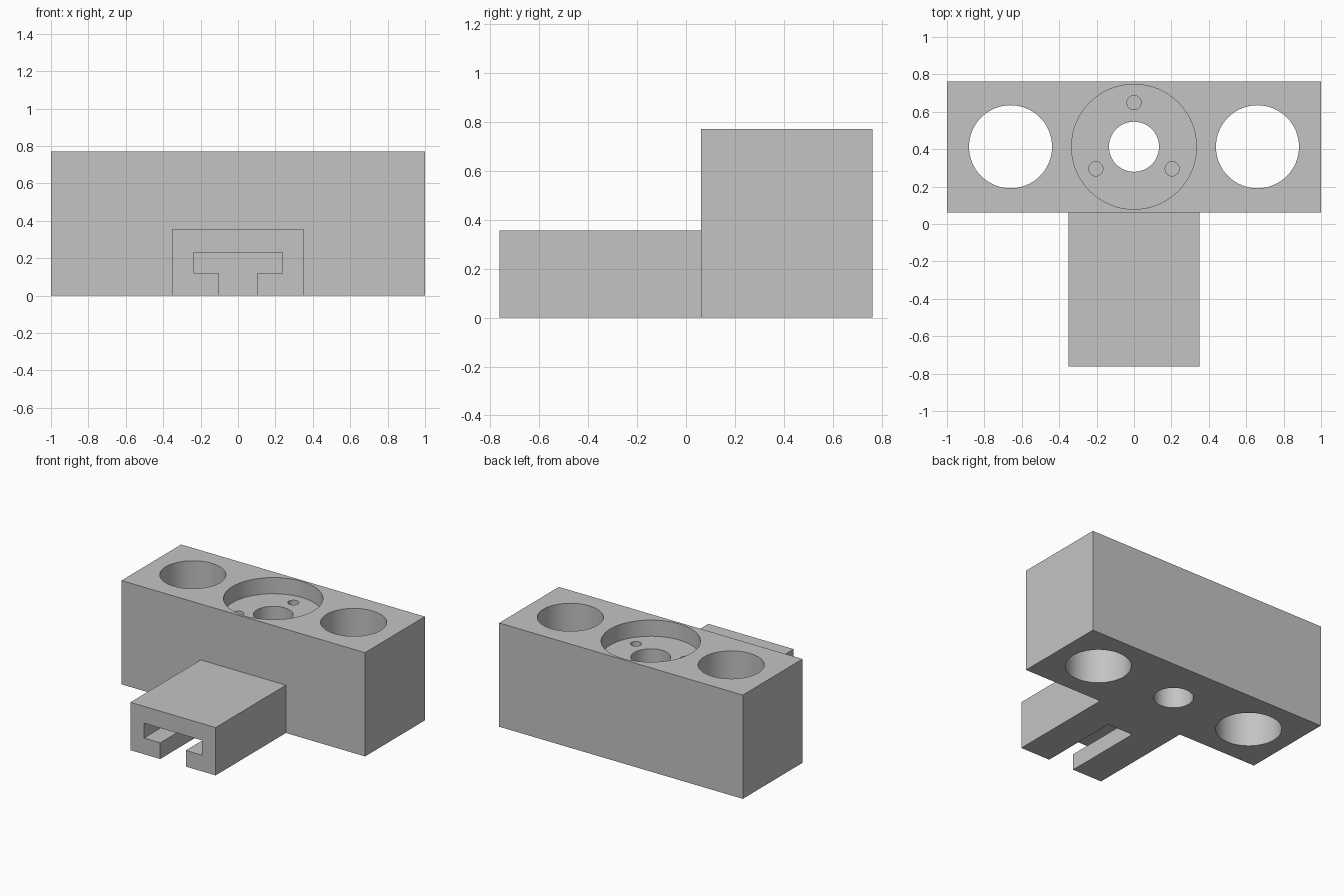
import bpy, bmesh, math
from mathutils import Matrix, Vector

if "Cube" in bpy.data.objects:
    bpy.data.objects.remove(bpy.data.objects["Cube"], do_unlink=True)

# Single grey material
GREY = (0.55, 0.55, 0.55, 1)
mat = bpy.data.materials.new("plain grey")
mat.use_nodes = True
mat.diffuse_color = GREY
mat.node_tree.nodes["Principled BSDF"].inputs["Base Color"].default_value = GREY


def finish(name, bm):
    mesh = bpy.data.meshes.new(name)
    bmesh.ops.recalc_face_normals(bm, faces=bm.faces)
    bm.to_mesh(mesh)
    bm.free()
    mesh.materials.append(mat)
    obj = bpy.data.objects.new(name, mesh)
    bpy.context.collection.objects.link(obj)
    return obj


def box(name, lo, hi):
    lo, hi = Vector(lo), Vector(hi)
    bm = bmesh.new()
    bmesh.ops.create_cube(bm, size=1, matrix=Matrix.Translation((lo + hi) / 2)
                          @ Matrix.Diagonal((*(hi - lo), 1)))
    return finish(name, bm)


def cylinder(name, x, y, radius, z0, z1, sides=64):
    bm = bmesh.new()
    bmesh.ops.create_cone(bm, cap_ends=True, segments=sides, radius1=radius, radius2=radius,
                          depth=z1 - z0, matrix=Matrix.Translation((x, y, (z0 + z1) / 2)))
    return finish(name, bm)


def extrude_y(name, outline, y0, y1):
    bm = bmesh.new()
    face = bm.faces.new([bm.verts.new((x, y0, z)) for x, z in outline])
    side = bmesh.ops.extrude_face_region(bm, geom=[face])["geom"]
    bmesh.ops.translate(bm, vec=(0, y1 - y0, 0),
                        verts=[v for v in side if isinstance(v, bmesh.types.BMVert)])
    return finish(name, bm)


def combine(target, tool, operation):
    tool.hide_render = True
    mod = target.modifiers.new(tool.name, "BOOLEAN")
    mod.operation, mod.object, mod.solver = operation, tool, "EXACT"
    bpy.context.view_layer.objects.active = target
    bpy.ops.object.modifier_apply(modifier=mod.name)
    bpy.data.objects.remove(tool, do_unlink=True)


TOP, CY = 0.77, 0.413      # block height, hole row
FLOOR = TOP - 0.12         # floor of the round recess

# Main block with the tongue joined to its front
body = box("slotted_mount_block", (-1, 0.062, 0), (1, 0.762, TOP))
combine(body, box("tongue", (-0.35, -0.762, 0), (0.35, 0.16, 0.355)), "UNION")

# T-slot, open at the front and underneath
half = [(0.105, -0.1), (0.105, 0.12), (0.238, 0.12), (0.238, 0.23)]
outline = half + [(-x, z) for x, z in reversed(half)]
combine(body, extrude_y("t_slot", outline, -0.9, -0.145), "DIFFERENCE")

# Side bores, round recess and centre bore
for x in (-0.66, 0.66):
    combine(body, cylinder("side_bore", x, CY, 0.222, -0.1, 1), "DIFFERENCE")
combine(body, cylinder("recess", 0, CY, 0.334, FLOOR, 1), "DIFFERENCE")
combine(body, cylinder("centre_bore", 0, CY, 0.134, -0.1, 1), "DIFFERENCE")

# Three blind screw holes in the recess floor
for i in range(3):
    a = math.radians(90 + 120 * i)
    x, y = 0.236 * math.cos(a), CY + 0.236 * math.sin(a)
    combine(body, cylinder("screw_hole", x, y, 0.038, FLOOR - 0.2, 1, 32), "DIFFERENCE")

# Smooth the bores while keeping the edges sharp
bpy.ops.object.select_all(action="DESELECT")
body.select_set(True)
bpy.context.view_layer.objects.active = body
bpy.ops.object.shade_smooth_by_angle(angle=math.radians(30))
